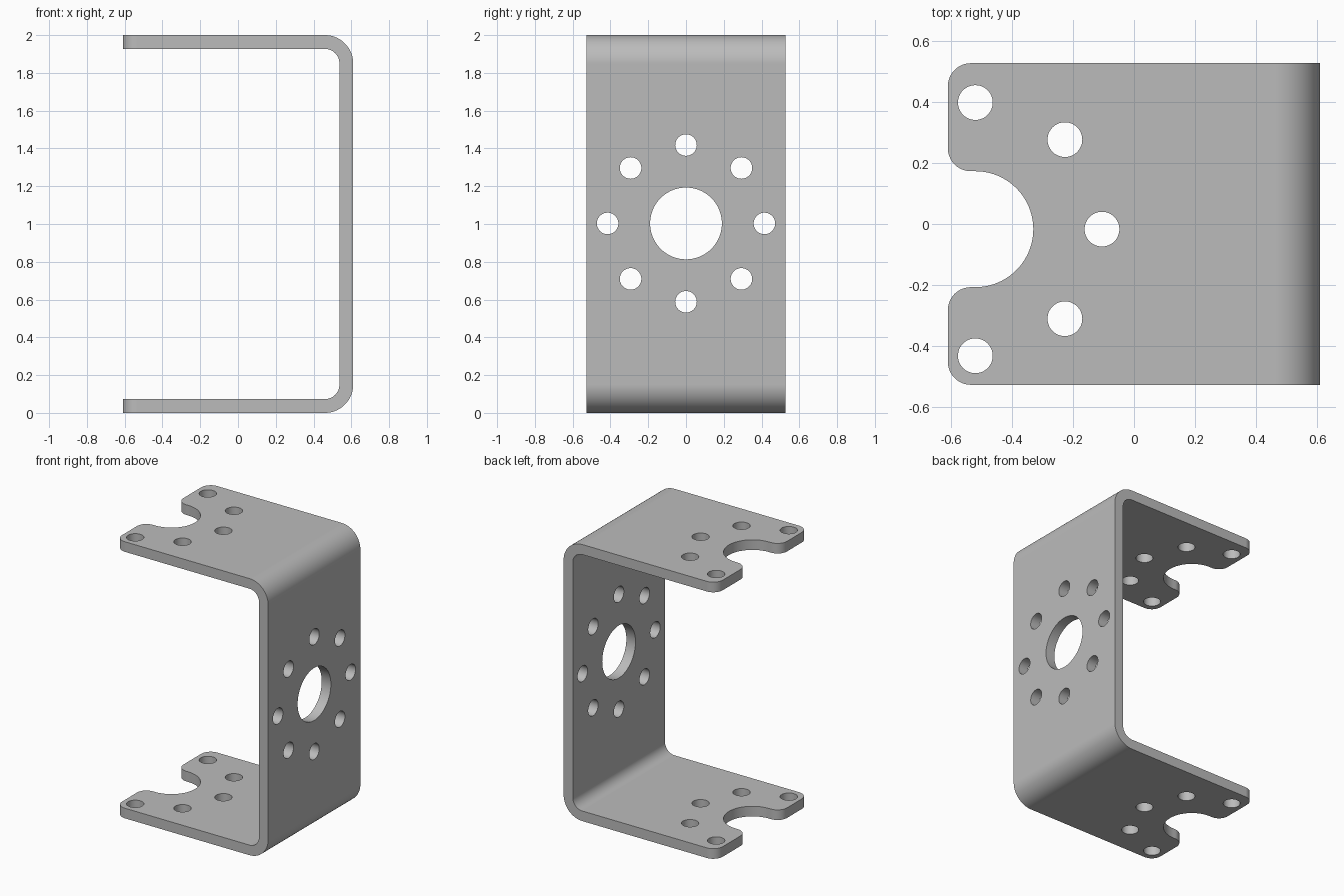
import bpy
import bmesh
from math import pi, sin, cos
from mathutils import Matrix, Vector

cube = bpy.data.objects.get("Cube")
if cube:
    bpy.data.objects.remove(cube, do_unlink=True)

# Main dimensions
HALF_X, HALF_Y, HEIGHT = 0.61, 0.527, 2.0
THICK, BEND = 0.073, 0.15          # sheet thickness, outer bend radius
CORNER = 0.075                     # rounding at the free ends of the flanges
HOLE, BORE, RING = 0.057, 0.19, 0.415
FLANGE_HUB = (-0.52, -0.017)       # centre of the flange hole pattern
MID_Z = 1.003


def arc(cx, cy, r, start, end, steps):
    return [(cx + r * cos(start + (end - start) * i / steps),
             cy + r * sin(start + (end - start) * i / steps))
            for i in range(steps + 1)]


def extrude(bm, points, offset):
    """Make a closed prism from a flat outline."""
    face = bm.faces.new([bm.verts.new(p) for p in points])
    moved = bmesh.ops.extrude_face_region(bm, geom=[face])["geom"]
    verts = [v for v in moved if isinstance(v, bmesh.types.BMVert)]
    bmesh.ops.translate(bm, verts=verts, vec=Vector(offset))


def cylinder(bm, radius, depth, matrix, sides=48):
    bmesh.ops.create_cone(bm, cap_ends=True, segments=sides, radius1=radius,
                          radius2=radius, depth=depth, matrix=matrix)


def make_object(name, bm):
    bmesh.ops.recalc_face_normals(bm, faces=bm.faces[:])
    mesh = bpy.data.meshes.new(name)
    bm.to_mesh(mesh)
    bm.free()
    obj = bpy.data.objects.new(name, mesh)
    bpy.context.collection.objects.link(obj)
    return obj


# Bent sheet: C-shaped profile extruded from front to back
bx, top = HALF_X - BEND, HEIGHT - BEND
inner = BEND - THICK
profile = [(-HALF_X, 0)]
profile += arc(bx, BEND, BEND, -pi / 2, 0, 16)
profile += arc(bx, top, BEND, 0, pi / 2, 16)
profile += [(-HALF_X, HEIGHT), (-HALF_X, HEIGHT - THICK)]
profile += arc(bx, top, inner, pi / 2, 0, 16)
profile += arc(bx, BEND, inner, 0, -pi / 2, 16)
profile += [(-HALF_X, THICK)]

bm = bmesh.new()
extrude(bm, [(x, -HALF_Y, z) for x, z in profile], (0, 2 * HALF_Y, 0))

# Rounded corners at the free ends
ends = [e for e in bm.edges
        if all(v.co.x < -HALF_X + 0.001 for v in e.verts)
        and abs(e.verts[0].co.y - e.verts[1].co.y) < 0.001]
bmesh.ops.bevel(bm, geom=ends, offset=CORNER, segments=10, profile=0.5,
                affect='EDGES')
bracket = make_object("bracket", bm)

# Cutter for the web and flange holes
bm = bmesh.new()
sideways = Matrix.Rotation(pi / 2, 4, 'Y')
cylinder(bm, BORE, 0.3, Matrix.Translation((0.575, 0, MID_Z)) @ sideways, 80)
for i in range(8):
    a = i * pi / 4
    spot = (0.575, RING * cos(a), MID_Z + RING * sin(a))
    cylinder(bm, HOLE, 0.3, Matrix.Translation(spot) @ sideways)

hx, hy = FLANGE_HUB
for z in (THICK / 2, HEIGHT - THICK / 2):
    for i in range(-2, 3):
        a = i * pi / 4
        spot = (hx + RING * cos(a), hy + RING * sin(a), z)
        cylinder(bm, HOLE, 0.3, Matrix.Translation(spot))

    # Round notch with flared mouth
    fx, fy = -HALF_X + CORNER, BORE + CORNER
    notch = [(-0.75, hy - fy)]
    notch += arc(fx, hy - fy, CORNER, pi, pi / 2, 10)
    notch += arc(hx, hy, BORE, -pi / 2, pi / 2, 40)
    notch += arc(fx, hy + fy, CORNER, -pi / 2, -pi, 10)
    notch += [(-0.75, hy + fy)]
    extrude(bm, [(x, y, z - 0.15) for x, y in notch], (0, 0, 0.3))
cutter = make_object("hole_cutter", bm)
cutter.hide_render = True

# Cut the holes
bpy.ops.object.select_all(action='DESELECT')
bpy.context.view_layer.objects.active = bracket
bracket.select_set(True)
cut = bracket.modifiers.new("holes", 'BOOLEAN')
cut.operation = 'DIFFERENCE'
cut.solver = 'EXACT'
cut.object = cutter
bpy.ops.object.modifier_apply(modifier=cut.name)
bpy.data.objects.remove(cutter, do_unlink=True)

# Plain grey metal
grey = bpy.data.materials.new("grey_metal")
grey.use_nodes = True
colour = (0.5, 0.5, 0.5, 1)
grey.diffuse_color = colour
grey.node_tree.nodes["Principled BSDF"].inputs["Base Color"].default_value = colour
bracket.data.materials.clear()
bracket.data.materials.append(grey)

# Smooth bends and holes, crisp flat faces
bpy.ops.object.shade_smooth_by_angle(angle=pi / 6)
weighted = bracket.modifiers.new("flat_faces", 'WEIGHTED_NORMAL')
weighted.keep_sharp = True
